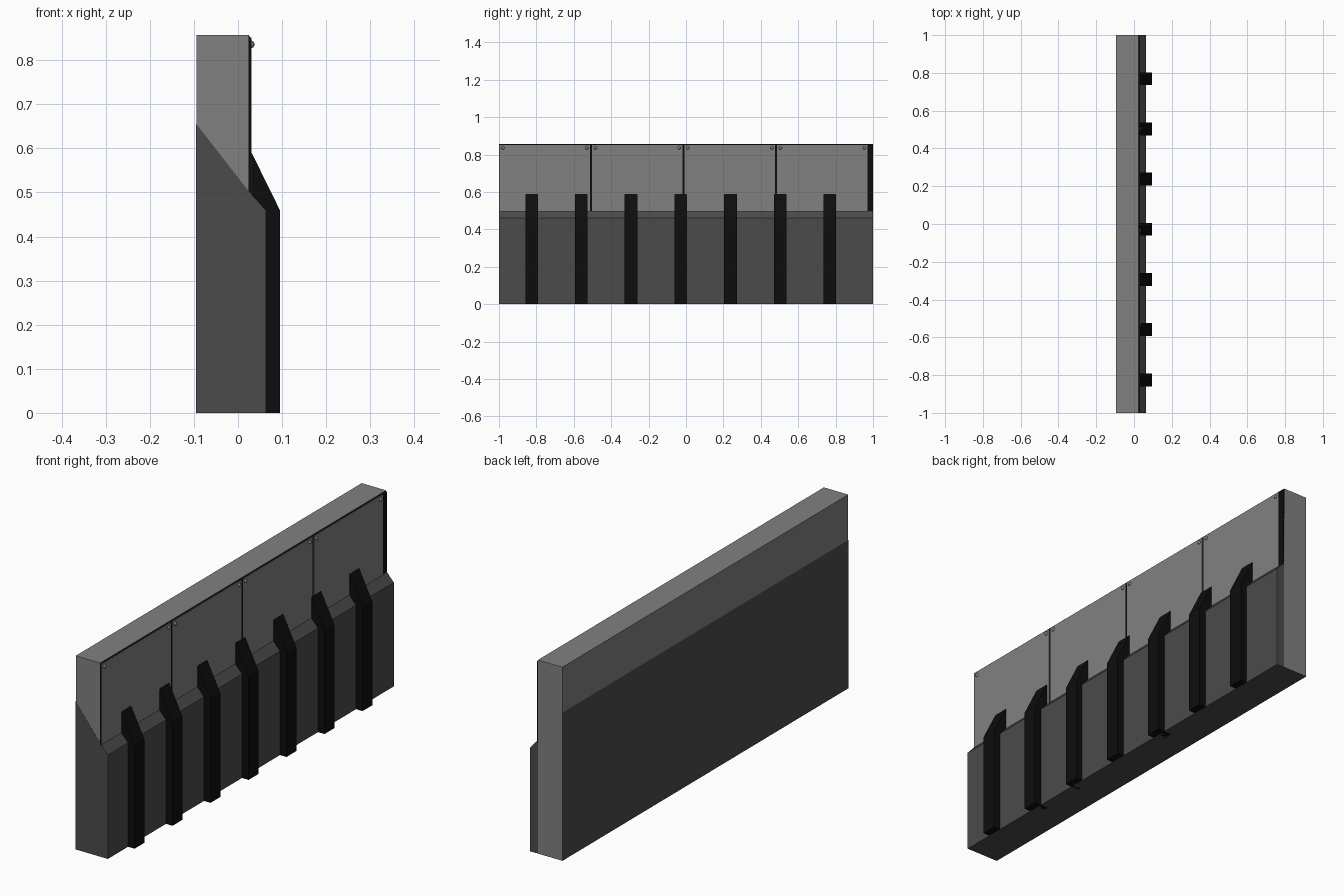
import bpy, bmesh
from mathutils import Matrix

if "Cube" in bpy.data.objects:
    bpy.data.objects.remove(bpy.data.objects["Cube"])


def material(name, v):
    m = bpy.data.materials.new(name)
    m.diffuse_color = (v, v, v, 1)
    m.use_nodes = True
    m.node_tree.nodes["Principled BSDF"].inputs["Base Color"].default_value = m.diffuse_color
    return m


light = material("light_grey", 0.22)
dark = material("dark_grey", 0.07)
black = material("black", 0.004)


def finish(name, bm, mat):
    bmesh.ops.recalc_face_normals(bm, faces=bm.faces)
    me = bpy.data.meshes.new(name)
    bm.to_mesh(me)
    bm.free()
    me.materials.append(mat)
    ob = bpy.data.objects.new(name, me)
    bpy.context.collection.objects.link(ob)
    return ob


def extrude(name, profile, y0, y1, mat):
    """Sweep an (x, z) profile from y0 to y1."""
    bm = bmesh.new()
    face = bm.faces.new([bm.verts.new((x, y0, z)) for x, z in profile])
    geo = bmesh.ops.extrude_face_region(bm, geom=[face])["geom"]
    verts = [g for g in geo if isinstance(g, bmesh.types.BMVert)]
    bmesh.ops.translate(bm, verts=verts, vec=(0, y1 - y0, 0))
    return finish(name, bm, mat)


def box(name, x0, x1, y0, y1, z0, z1, mat):
    return extrude(name, [(x0, z0), (x1, z0), (x1, z1), (x0, z1)], y0, y1, mat)


# Main wall slab, a hair inside the base so faces do not coincide
box("wall", -0.0945, 0.025, -0.9995, 1, 0.0005, 0.857, light)

# Sloped base block
extrude("base", [(-0.095, 0), (0.063, 0), (0.063, 0.46), (0.025, 0.502),
                 (-0.095, 0.656)], -1, 0.9995, dark)

# Black backing behind the panels, with a chamfered top
extrude("panel_backing", [(0.024, 0.49), (0.029, 0.49), (0.029, 0.85),
                          (0.025, 0.856), (0.024, 0.856)], -1, 1, black)

# Four facing panels, each with a bolt in both upper corners
for i in range(4):
    y0 = -0.997 + i * 0.4945
    y1 = y0 + 0.485
    box(f"panel_{i + 1}", 0.028, 0.0305, y0, y1, 0.49, 0.852, light)
    for side, y in (("left", y0 + 0.018), ("right", y1 - 0.018)):
        bm = bmesh.new()
        bmesh.ops.create_uvsphere(
            bm, u_segments=12, v_segments=8, radius=0.009,
            matrix=Matrix.Translation((0.0285, y, 0.836)))
        bolt = finish(f"bolt_{i + 1}_{side}", bm, light)
        bolt.data.shade_smooth()

# Seven ribs with slanted tops
rib = [(0.025, 0), (0.095, 0), (0.095, 0.46), (0.031, 0.59), (0.025, 0.59)]
for i in range(7):
    y = -0.825 + i * 0.2657
    extrude(f"rib_{i + 1}", rib, y - 0.034, y + 0.034, black)
